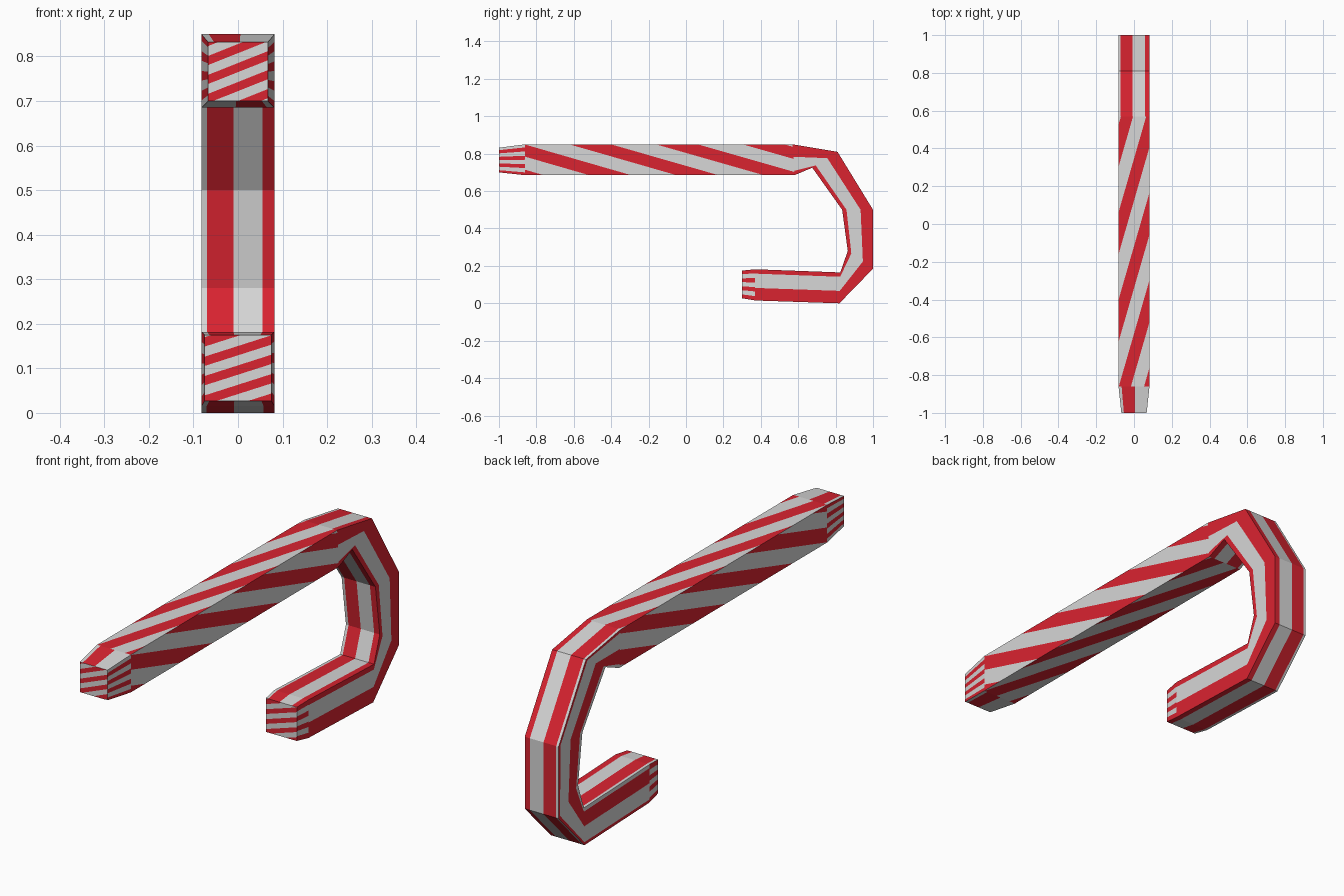
import bpy
import math
import bmesh
from mathutils import Vector

if "Cube" in bpy.data.objects:
    bpy.data.objects.remove(bpy.data.objects["Cube"])


def material(name, color):
    m = bpy.data.materials.new(name)
    m.diffuse_color = (*color, 1.0)
    m.use_nodes = True
    m.node_tree.nodes["Principled BSDF"].inputs["Base Color"].default_value = m.diffuse_color
    return m


# Cross-sections along the cane: outer (y, z), inner (y, z), half width
SECTIONS = [
    ((-1.0, 0.832), (-1.0, 0.70), 0.067),
    ((-0.86, 0.85), (-0.86, 0.685), 0.082),
    ((0.57, 0.85), (0.58, 0.685), 0.082),
    ((0.81, 0.81), (0.675, 0.725), 0.082),
    ((1.0, 0.50), (0.835, 0.50), 0.082),
    ((1.0, 0.185), (0.865, 0.28), 0.082),
    ((0.82, 0.0), (0.825, 0.165), 0.082),
    ((0.37, 0.015), (0.37, 0.182), 0.082),
    ((0.30, 0.027), (0.30, 0.175), 0.075),
]
RED_SHARE = 0.48


def ring(outer, inner, w):
    """Corners: outer left, outer right, inner right, inner left."""
    return [Vector((-w, *outer)), Vector((w, *outer)),
            Vector((w, *inner)), Vector((-w, *inner))]


def clip(poly, f, limit, sign):
    """Keep the part of a (u, v) polygon where sign * (f - limit) >= 0."""
    out = []
    for a, b in zip(poly, poly[1:] + poly[:1]):
        da = sign * (f(a) - limit)
        db = sign * (f(b) - limit)
        if da >= 0:
            out.append(a)
        if da * db < 0:
            t = da / (da - db)
            out.append((a[0] + (b[0] - a[0]) * t, a[1] + (b[1] - a[1]) * t))
    return out


def striped_patch(bm, corners, coef):
    """Quad (corners in order v then u) cut into stripes by coef = (c, cu, cv)."""
    p00, p01, p11, p10 = corners
    square = [(0, 0), (0, 1), (1, 1), (1, 0)]

    def f(p):
        return coef[0] + coef[1] * p[0] + coef[2] * p[1]

    values = [f(p) for p in square]
    for k in range(math.floor(min(values)), math.floor(max(values)) + 1):
        for lo, hi, mat in ((k, k + RED_SHARE, 1), (k + RED_SHARE, k + 1, 0)):
            poly = clip(square, f, lo, 1)
            if len(poly) > 2:
                poly = clip(poly, f, hi, -1)
            if len(poly) < 3:
                continue
            pts = [(p00 * (1 - v) + p01 * v) * (1 - u) + (p10 * (1 - v) + p11 * v) * u
                   for u, v in poly]
            face = bm.faces.new([bm.verts.new(p) for p in pts])
            face.material_index = mat


# Stripe rules for the four sides: outer, right, inner, left
def lengthwise(start, period):
    return (-start / period, 0, 1 / period)


BEND = [lengthwise(0.07, 0.78), lengthwise(-0.02, 0.88),
        lengthwise(0.56, 0.76), lengthwise(0.10, 0.82)]
SHAFT = [((0.065 + 0.86) / 0.465, -1.435 / 0.465, 0.57 / 0.465)] * 4
SHAFT_TIP = [lengthwise(0.1, 0.9), lengthwise(0.1, 0.27),
             lengthwise(0.1, 0.9), lengthwise(0.1, 0.27)]
HOOK_TIP = [BEND[0], lengthwise(0.0, 0.29), BEND[2], lengthwise(0.0, 0.29)]

bm = bmesh.new()
rings = [ring(*s) for s in SECTIONS]
rules = [SHAFT_TIP, SHAFT] + [BEND] * 5 + [HOOK_TIP]

# Sides of shaft, bend and hook
for a, b, rule in zip(rings, rings[1:], rules):
    for j in range(4):
        n = (j + 1) % 4
        striped_patch(bm, (a[j], a[n], b[n], b[j]), rule[j])

# Slanted stripes on the two end caps
ol, outer_r, ir, il = rings[0]
striped_patch(bm, (il, ir, outer_r, ol), (0.1, 3.1, -1.25))
ol, outer_r, ir, il = rings[-1]
striped_patch(bm, (ol, outer_r, ir, il), (0.2, 3.4, -1.1))

bmesh.ops.remove_doubles(bm, verts=bm.verts, dist=0.0002)

mesh = bpy.data.meshes.new("candy_cane")
bm.to_mesh(mesh)
bm.free()
mesh.materials.append(material("sugar_white", (0.68, 0.68, 0.68)))
mesh.materials.append(material("stripe_red", (0.70, 0.017, 0.03)))
cane = bpy.data.objects.new("candy_cane", mesh)
bpy.context.collection.objects.link(cane)
